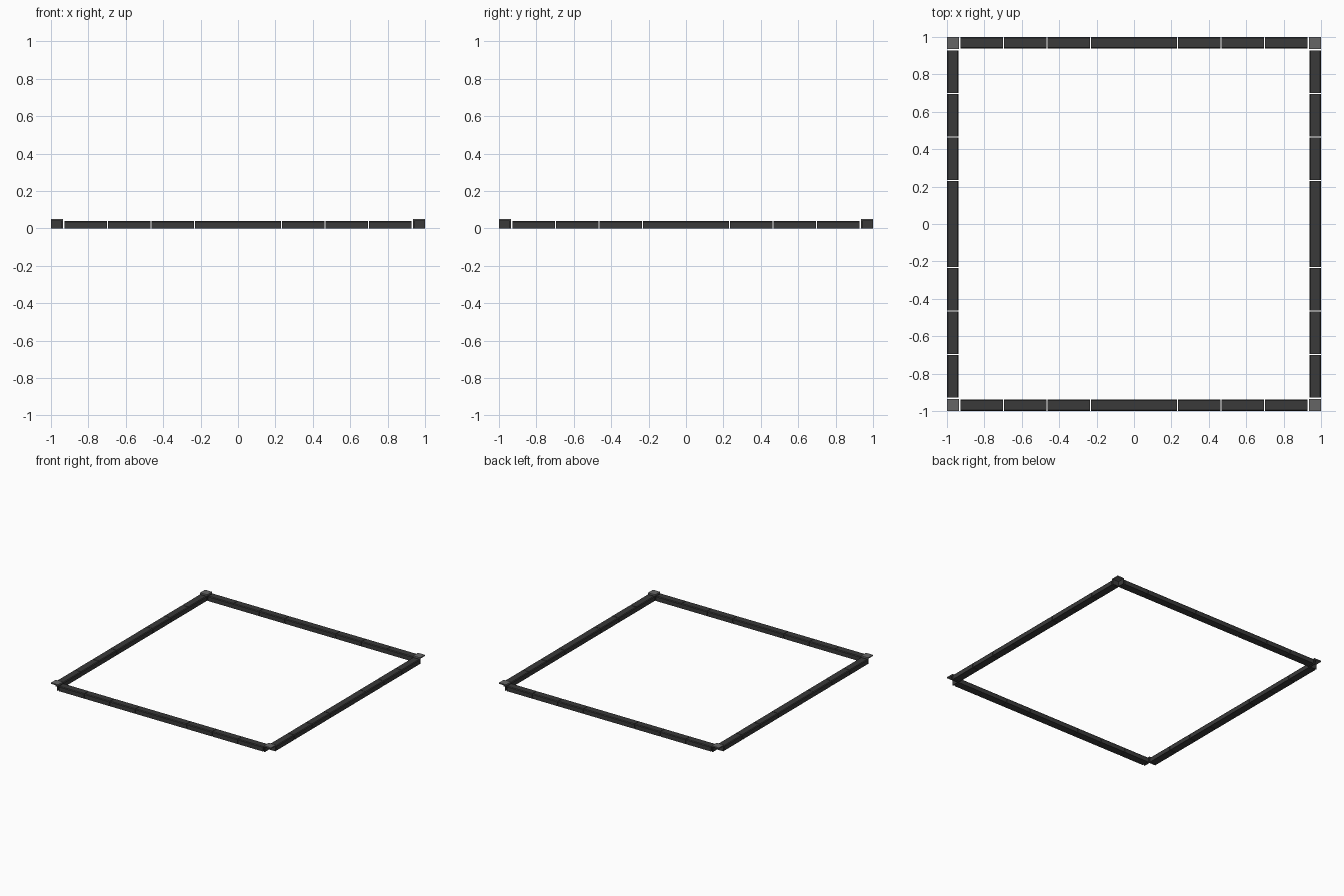
import bpy, math
from mathutils import Matrix

if "Cube" in bpy.data.objects:
    bpy.data.objects.remove(bpy.data.objects["Cube"])


def material(name, value):
    m = bpy.data.materials.new(name)
    m.diffuse_color = (value, value, value, 1)
    m.use_nodes = True
    m.node_tree.nodes["Principled BSDF"].inputs["Base Color"].default_value = m.diffuse_color
    return m


DARK = material("dark grey", 0.042)
LIGHT = material("mid grey", 0.13)


def add_mesh(name, verts, faces, mat, turn):
    me = bpy.data.meshes.new(name)
    me.from_pydata(verts, [], faces)
    me.materials.append(mat)
    me.transform(Matrix.Rotation(turn, 4, 'Z'))
    ob = bpy.data.objects.new(name, me)
    bpy.context.collection.objects.link(ob)
    return ob


def prism_x(name, profile, x0, x1, mat, turn):
    """Extrude a (y, z) profile along x."""
    n = len(profile)
    verts = [(x, y, z) for x in (x0, x1) for y, z in profile]
    faces = [tuple(reversed(range(n))), tuple(range(n, 2 * n))]
    faces += [(i, (i + 1) % n, n + (i + 1) % n, n + i) for i in range(n)]
    return add_mesh(name, verts, faces, mat, turn)


def box(name, x0, x1, y0, y1, z0, z1, mat, turn):
    return prism_x(name, [(y0, z0), (y1, z0), (y1, z1), (y0, z1)], x0, x1, mat, turn)


# chamfered rail cross-section (y, z)
RAIL = [(-1.0, 0), (-0.938, 0), (-0.938, 0.034), (-0.943, 0.04),
        (-0.995, 0.04), (-1.0, 0.034)]
STEP = 0.2325
GAP = 0.002
SPANS = [(-4, -3), (-3, -2), (-2, -1), (-1, 1), (1, 2), (2, 3), (3, 4)]

for side, label in enumerate(("front", "right", "back", "left")):
    turn = side * math.pi / 2
    # rail segments with narrow gaps between them
    for i, (a, b) in enumerate(SPANS):
        prism_x(f"{label}_rail_{i + 1}", RAIL, a * STEP + GAP, b * STEP - GAP, DARK, turn)
    # corner cap: top plate carried by two inner walls
    box(f"{label}_corner_plate", -1, -0.936, -1, -0.936, 0.041, 0.05, LIGHT, turn)
    box(f"{label}_corner_wall_a", -1, -0.936, -0.944, -0.936, 0, 0.041, DARK, turn)
    box(f"{label}_corner_wall_b", -0.944, -0.936, -1, -0.944, 0, 0.041, DARK, turn)
